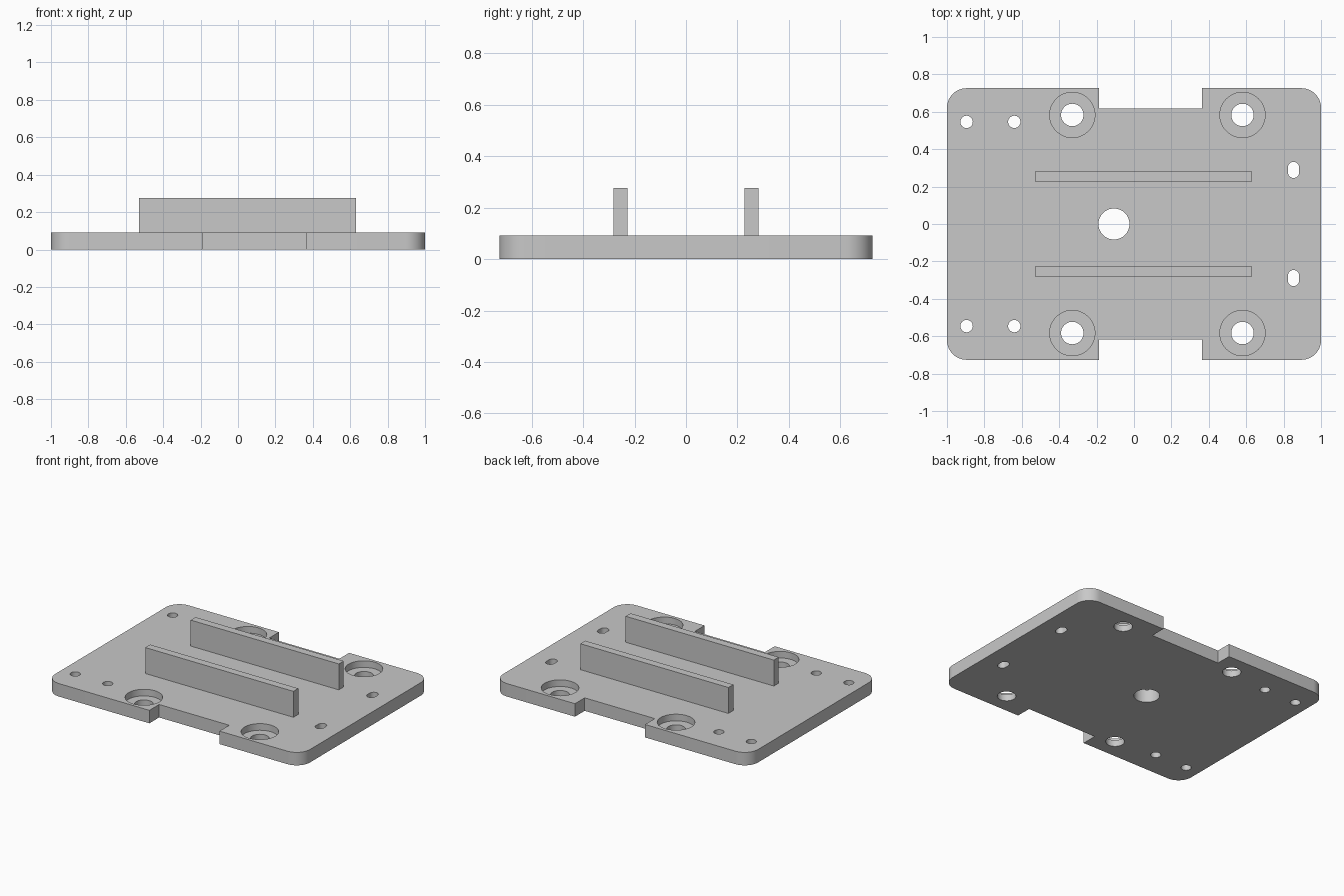
import bpy
import bmesh
from math import cos, sin, pi, radians

if "Cube" in bpy.data.objects:
    bpy.data.objects.remove(bpy.data.objects["Cube"], do_unlink=True)

grey = bpy.data.materials.new("plain grey")
grey.use_nodes = True
colour = (0.58, 0.58, 0.58, 1)
grey.diffuse_color = colour
grey.node_tree.nodes["Principled BSDF"].inputs["Base Color"].default_value = colour

THICK, HALF_Y = 0.092, 0.726


def prisms(name, outlines, z0, z1):
    """One object holding an upright prism for each outline."""
    bm = bmesh.new()
    for outline in outlines:
        base = bm.faces.new([bm.verts.new((x, y, z0)) for x, y in outline])
        out = bmesh.ops.extrude_face_region(bm, geom=[base])
        top = [v for v in out["geom"] if isinstance(v, bmesh.types.BMVert)]
        bmesh.ops.translate(bm, verts=top, vec=(0, 0, z1 - z0))
    bmesh.ops.recalc_face_normals(bm, faces=bm.faces)
    mesh = bpy.data.meshes.new(name)
    bm.to_mesh(mesh)
    bm.free()
    mesh.materials.append(grey)
    obj = bpy.data.objects.new(name, mesh)
    bpy.context.collection.objects.link(obj)
    return obj


def rounded(x, y, hx, hy, r, steps=12):
    """Rounded rectangle outline; a circle when hx = hy = r."""
    pts = []
    for q, (sx, sy) in enumerate([(1, 1), (-1, 1), (-1, -1), (1, -1)]):
        for i in range(steps + 1):
            a = (q + i / steps) * pi / 2
            p = (x + sx * (hx - r) + r * cos(a), y + sy * (hy - r) + r * sin(a))
            if not any(abs(p[0] - o[0]) + abs(p[1] - o[1]) < 1e-5 for o in pts):
                pts.append(p)
    return pts


def circle(x, y, r):
    return rounded(x, y, r, r, r)


def rectangle(x0, x1, y0, y1):
    return [(x0, y0), (x1, y0), (x1, y1), (x0, y1)]


def select(obj):
    bpy.ops.object.select_all(action="DESELECT")
    obj.select_set(True)
    bpy.context.view_layer.objects.active = obj


# Base plate with rounded corners
plate = prisms("base_plate", [rounded(0, 0, 1, HALF_Y, 0.105)], 0, THICK)

# Openings, mirrored front to back
through = [circle(-0.107, 0, 0.083)]
bores, notches = [], []
for s in (-1, 1):
    for x in (-0.33, 0.58):
        through.append(circle(x, s * 0.583, 0.06))
        bores.append(circle(x, s * 0.583, 0.121))
    for x in (-0.895, -0.64):
        through.append(circle(x, s * 0.546, 0.033))
    through.append(rounded(0.853, s * 0.289, 0.03, 0.043, 0.03))
    ends = sorted((s * 0.617, s * 0.9))
    notches.append(rectangle(-0.187, 0.363, *ends))

cutters = [
    prisms("through_hole_cutter", through, -0.1, 0.2),
    prisms("counterbore_cutter", bores, 0.045, 0.2),
    prisms("edge_notch_cutter", notches, -0.1, 0.2),
]
select(plate)
for cutter in cutters:
    cutter.hide_render = True
    cut = plate.modifiers.new(cutter.name, "BOOLEAN")
    cut.operation = "DIFFERENCE"
    cut.solver = "EXACT"
    cut.object = cutter
    bpy.ops.object.modifier_apply(modifier=cut.name)
    bpy.data.objects.remove(cutter, do_unlink=True)
bpy.ops.object.shade_smooth_by_angle(angle=radians(30))

# Two upright rails
for name, s in (("front_rail", -1), ("back_rail", 1)):
    sides = sorted((s * 0.227, s * 0.282))
    prisms(name, [rectangle(-0.53, 0.632, *sides)], THICK, 0.276)
